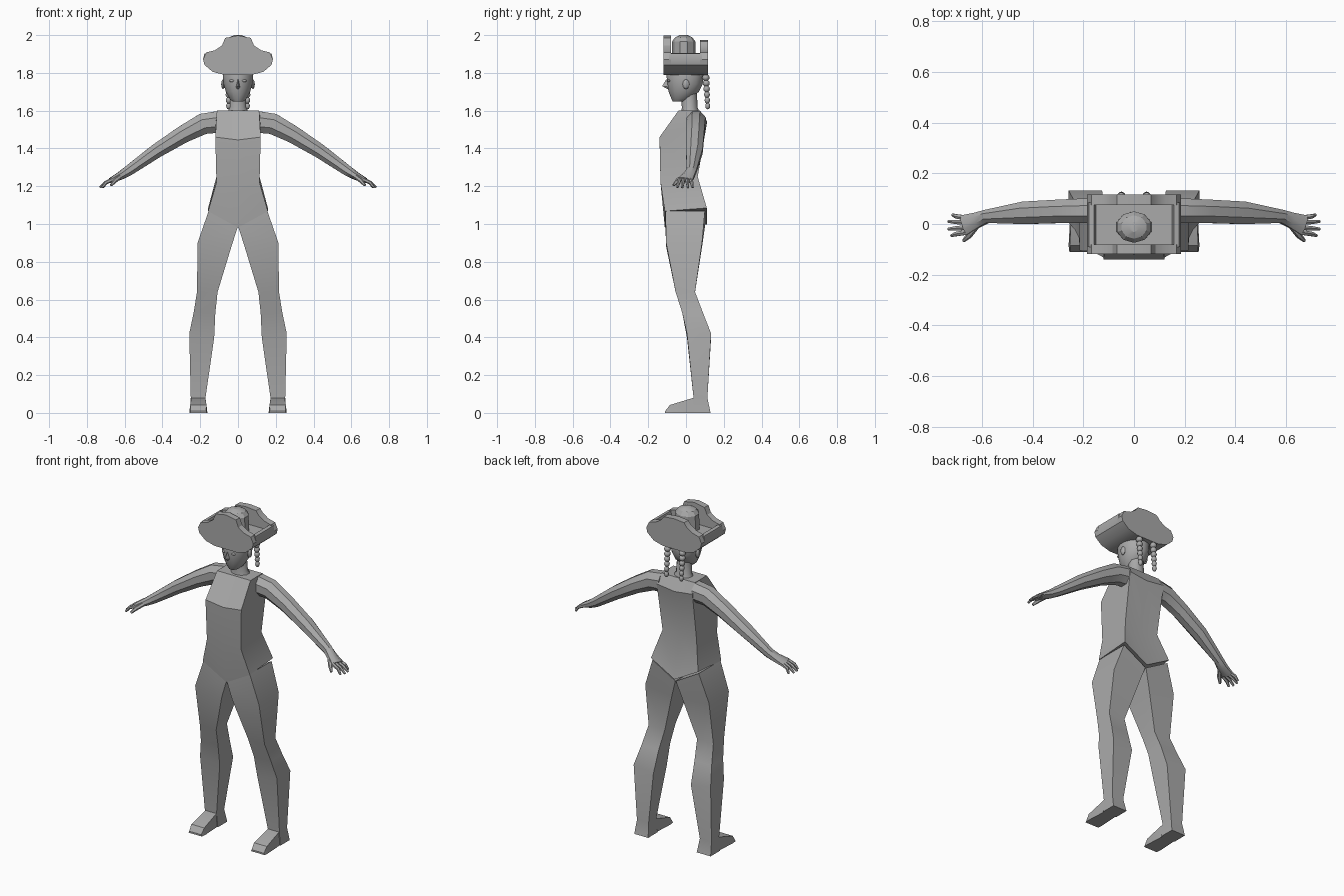
import bpy, bmesh, math
from mathutils import Vector

if "Cube" in bpy.data.objects:
    bpy.data.objects.remove(bpy.data.objects["Cube"])

grey = bpy.data.materials.new("plain grey")
grey.diffuse_color = (0.4, 0.4, 0.4, 1)
grey.use_nodes = True
grey.node_tree.nodes["Principled BSDF"].inputs["Base Color"].default_value = grey.diffuse_color


def finish(name, bm, mirror=False, angle=30):
    bmesh.ops.recalc_face_normals(bm, faces=bm.faces)
    me = bpy.data.meshes.new(name)
    bm.to_mesh(me)
    bm.free()
    me.materials.append(grey)
    ob = bpy.data.objects.new(name, me)
    bpy.context.collection.objects.link(ob)
    if mirror:
        ob.modifiers.new("mirror", 'MIRROR').use_mirror_merge = False
    bpy.ops.object.select_all(action='DESELECT')
    ob.select_set(True)
    bpy.context.view_layer.objects.active = ob
    bpy.ops.object.shade_smooth_by_angle(angle=math.radians(angle))
    return ob


def loft(bm, rings):
    """Skin closed rings of equal length and cap both ends."""
    vs = [[bm.verts.new(p) for p in r] for r in rings]
    n = len(vs[0])
    for a, b in zip(vs, vs[1:]):
        for i in range(n):
            j = (i + 1) % n
            bm.faces.new((a[i], a[j], b[j], b[i]))
    bm.faces.new(vs[0])
    bm.faces.new(vs[-1])


def tube(bm, stations, sides):
    """Limb along x: each station is x, y, z, half width in y, half thickness."""
    cs = [Vector(s[:3]) for s in stations]
    rings = []
    for i, s in enumerate(stations):
        d = (cs[min(i + 1, len(cs) - 1)] - cs[max(i - 1, 0)]).normalized()
        side = Vector((0, 1, 0))
        up = d.cross(side).normalized()
        side = up.cross(d)
        ring = []
        for k in range(sides):
            a = 2 * math.pi * (k + 0.5) / sides
            ring.append(cs[i] + side * s[3] * math.cos(a) + up * s[4] * math.sin(a))
        rings.append(ring)
    loft(bm, rings)


def stack(name, levels, sides, angle=40):
    """Upright rounded form: each level is z, centre y, half x, half y."""
    bm = bmesh.new()
    rings = []
    for z, cy, rx, ry in levels:
        rings.append([(rx * math.cos(t), cy + ry * math.sin(t), z)
                      for t in (2 * math.pi * (k + 0.5) / sides for k in range(sides))])
    loft(bm, rings)
    return finish(name, bm, angle=angle)


def prism(name, profile, y0, y1):
    bm = bmesh.new()
    loft(bm, [[(x, y, z) for x, z in profile] for y in (y0, y1)])
    return finish(name, bm)


# Torso: half width, front y, front z, back y, back z, drop at the centre line
bm = bmesh.new()
rings = []
for w, fy, fz, by, bz, drop in [
        (0.112, -0.04, 1.60, 0.075, 1.60, 0),
        (0.120, -0.14, 1.46, 0.11, 1.545, 0.015),
        (0.114, -0.135, 1.22, 0.062, 1.25, 0),
        (0.158, -0.112, 1.068, 0.11, 1.085, 0.088)]:
    rings.append([(-w, fy, fz), (0, fy, fz - drop), (w, fy, fz),
                  (w, by, bz), (0, by, bz - drop), (-w, by, bz)])
loft(bm, rings)
finish("torso", bm)

# Legs: outer x, outer z, inner x, inner z, front y, back y
bm = bmesh.new()
rings = []
for ox, oz, ix, iz, fy, by in [
        (0.155, 1.07, 0.002, 0.983, -0.109, 0.10),
        (0.214, 0.90, 0.035, 0.88, -0.105, 0.085),
        (0.217, 0.64, 0.108, 0.64, -0.055, 0.048),
        (0.235, 0.53, 0.12, 0.53, -0.02, 0.09),
        (0.258, 0.42, 0.126, 0.40, 0.005, 0.133),
        (0.250, 0.08, 0.172, 0.08, 0.04, 0.113),
        (0.256, 0.0, 0.163, 0.0, 0.04, 0.13)]:
    rings.append([(ix, fy, iz), (ox, fy, oz), (ox, by, oz), (ix, by, iz)])
loft(bm, rings)
finish("legs", bm, mirror=True)

# Feet: wedge running forward from the ankle
bm = bmesh.new()
rings = []
for y, w, h in [(0.06, 0.041, 0.08), (0.04, 0.041, 0.08), (-0.085, 0.048, 0.042), (-0.11, 0.045, 0.01)]:
    rings.append([(0.21 - w, y, 0), (0.21 + w, y, 0), (0.21 + w * 0.9, y, h), (0.21 - w * 0.9, y, h)])
loft(bm, rings)
finish("feet", bm, mirror=True)

# Arms with palms
bm = bmesh.new()
tube(bm, [(0.105, 0.055, 1.54, 0.055, 0.062), (0.185, 0.052, 1.53, 0.053, 0.06),
          (0.29, 0.05, 1.475, 0.05, 0.05), (0.43, 0.044, 1.388, 0.048, 0.041),
          (0.58, 0.03, 1.282, 0.028, 0.03), (0.62, 0.015, 1.257, 0.033, 0.024),
          (0.672, -0.005, 1.232, 0.044, 0.015)], 8)
finish("arms", bm, mirror=True)

# Four fingers and a thumb
bm = bmesh.new()
for y0, y1, x1 in [(0.024, 0.036, 0.715), (0.006, 0.01, 0.732), (-0.014, -0.02, 0.732), (-0.033, -0.046, 0.72)]:
    tube(bm, [(0.66, y0, 1.237, 0.011, 0.011), (0.70, (y0 + y1) / 2, 1.219, 0.010, 0.010),
              (x1, y1, 1.193, 0.006, 0.006)], 6)
tube(bm, [(0.625, -0.012, 1.25, 0.013, 0.013), (0.65, -0.045, 1.23, 0.012, 0.012),
          (0.672, -0.066, 1.205, 0.007, 0.007)], 6)
finish("fingers", bm, mirror=True)

# Neck and head
stack("neck", [(1.58, 0.025, 0.068, 0.052), (1.615, 0.02, 0.046, 0.042), (1.70, 0.015, 0.042, 0.042)], 10)
stack("head", [(1.648, -0.035, 0.028, 0.035), (1.662, -0.027, 0.045, 0.05), (1.70, -0.012, 0.066, 0.08),
               (1.74, -0.006, 0.078, 0.094), (1.79, -0.005, 0.082, 0.098), (1.83, -0.005, 0.075, 0.088)], 14)

# Nose
bm = bmesh.new()
loft(bm, [[(-0.006, -0.09, 1.765), (0.006, -0.09, 1.765), (0, -0.105, 1.765)],
          [(-0.012, -0.09, 1.725), (0.012, -0.09, 1.725), (0, -0.126, 1.73)],
          [(-0.009, -0.088, 1.715), (0.009, -0.088, 1.715), (0, -0.10, 1.715)]])
finish("nose", bm)

# Eyes and ears as flattened balls
for name, pos, size in [("eyes", (0.032, -0.09, 1.758), (0.014, 0.008, 0.007)),
                        ("ears", (0.079, 0.0, 1.74), (0.01, 0.018, 0.026))]:
    bm = bmesh.new()
    bmesh.ops.create_uvsphere(bm, u_segments=8, v_segments=6, radius=1)
    bmesh.ops.scale(bm, vec=size, verts=bm.verts)
    bmesh.ops.translate(bm, vec=pos, verts=bm.verts)
    finish(name, bm, mirror=True, angle=50)

# Braids: strings of beads behind the head
bm = bmesh.new()
for i in range(6):
    new = bmesh.ops.create_uvsphere(bm, u_segments=8, v_segments=6, radius=1)["verts"]
    r = 0.02 - 0.0014 * i
    bmesh.ops.scale(bm, vec=(r, r, 0.018), verts=new)
    bmesh.ops.translate(bm, vec=(0.05, 0.105 + 0.002 * i, 1.775 - 0.030 * i), verts=new)
finish("braids", bm, mirror=True, angle=50)

# Hat: high front and back flaps joined by a trough-shaped brim
under = [(0.0, 1.79), (0.075, 1.79), (0.135, 1.806), (0.178, 1.843), (0.185, 1.872)]
upper = [(0.168, 1.908), (0.122, 1.92), (0.085, 1.945), (0.068, 1.985), (0.0, 1.998)]
inner = [(0.178, 1.902), (0.158, 1.905), (0.15, 1.872), (0.0, 1.872)]


def both(half):
    return half + [(-x, z) for x, z in reversed(half) if x > 0]


prism("hat_front_flap", both(under + upper), -0.118, -0.08)
prism("hat_back_flap", both(under + [(x, z - max(0, z - 1.95) * 0.5) for x, z in upper]), 0.075, 0.116)
prism("hat_brim", both(under + inner), -0.09, 0.085)

# Crown of the hat
stack("hat_crown", [(1.86, -0.012, 0.072, 0.062), (1.965, -0.012, 0.07, 0.062),
                    (1.988, -0.012, 0.052, 0.046), (2.0, -0.012, 0.02, 0.02)], 10, 25)
